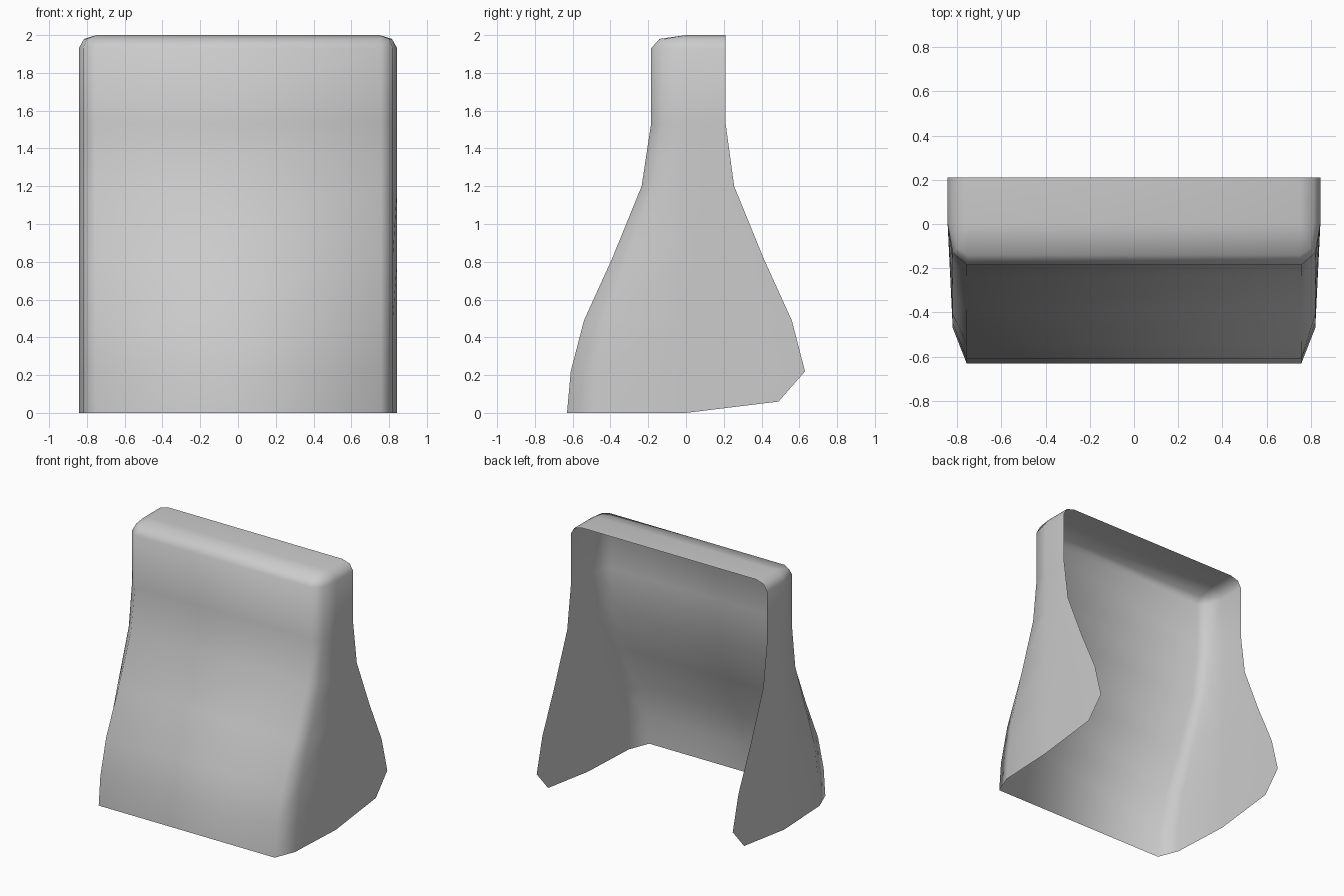
import bpy
import bmesh

cube = bpy.data.objects.get("Cube")
if cube:
    bpy.data.objects.remove(cube, do_unlink=True)

# Single light grey material
grey = bpy.data.materials.new("light grey")
grey.use_nodes = True
colour = (0.6, 0.6, 0.6, 1)
grey.diffuse_color = colour
grey.node_tree.nodes["Principled BSDF"].inputs["Base Color"].default_value = colour

# Levels from floor to shoulder: height, front y, rounded-corner y, rear y
levels = [
    (0.00, -0.63, -0.47, 0.49),
    (0.22, -0.61, -0.45, 0.63),
    (0.49, -0.54, -0.41, 0.56),
    (0.82, -0.39, -0.30, 0.41),
    (1.20, -0.235, -0.17, 0.255),
    (1.53, -0.185, -0.13, 0.21),
    (1.93, -0.185, -0.13, 0.21),
]


def row(z, front, corner, rear, xs, rear_z=None):
    """One U-shaped cross-section running from the left rear to the right rear."""
    side, bend, face = xs
    half = [(side, rear, z if rear_z is None else rear_z),
            (side, 0, z), (bend, corner, z), (face, front, z)]
    return half + [(-x, y, h) for x, y, h in reversed(half)]


wall = (0.843, 0.82, 0.757)
rows = [row(*lv, wall, 0.06 if lv[0] == 0 else None) for lv in levels]
# Rounded crown: a bevel ring, then the flat top whose corners merge
rows.append(row(1.98, -0.14, -0.11, 0.21, (0.815, 0.80, 0.75)))
rows.append(row(2.0, 0, 0, 0.21, (0.75, 0.75, 0.75)))

# Skin the cross-sections into an open shell
bm = bmesh.new()
grid = [[bm.verts.new(p) for p in r] for r in rows]
for low, high in zip(grid, grid[1:]):
    for i in range(len(low) - 1):
        bm.faces.new((low[i + 1], low[i], high[i], high[i + 1]))
top = grid[-1]
bm.faces.new((top[0], top[1], top[-2], top[-1]))
bmesh.ops.remove_doubles(bm, verts=bm.verts, dist=0.001)
bmesh.ops.recalc_face_normals(bm, faces=bm.faces)
# Open shell: make sure the front faces point outwards
if sum(f.normal.y * f.calc_area() for f in bm.faces) > 0:
    bmesh.ops.reverse_faces(bm, faces=bm.faces)
for f in bm.faces:
    f.smooth = True

mesh = bpy.data.meshes.new("curved_shell")
bm.to_mesh(mesh)
bm.free()
mesh.materials.append(grey)
shell = bpy.data.objects.new("curved_shell", mesh)
bpy.context.collection.objects.link(shell)
